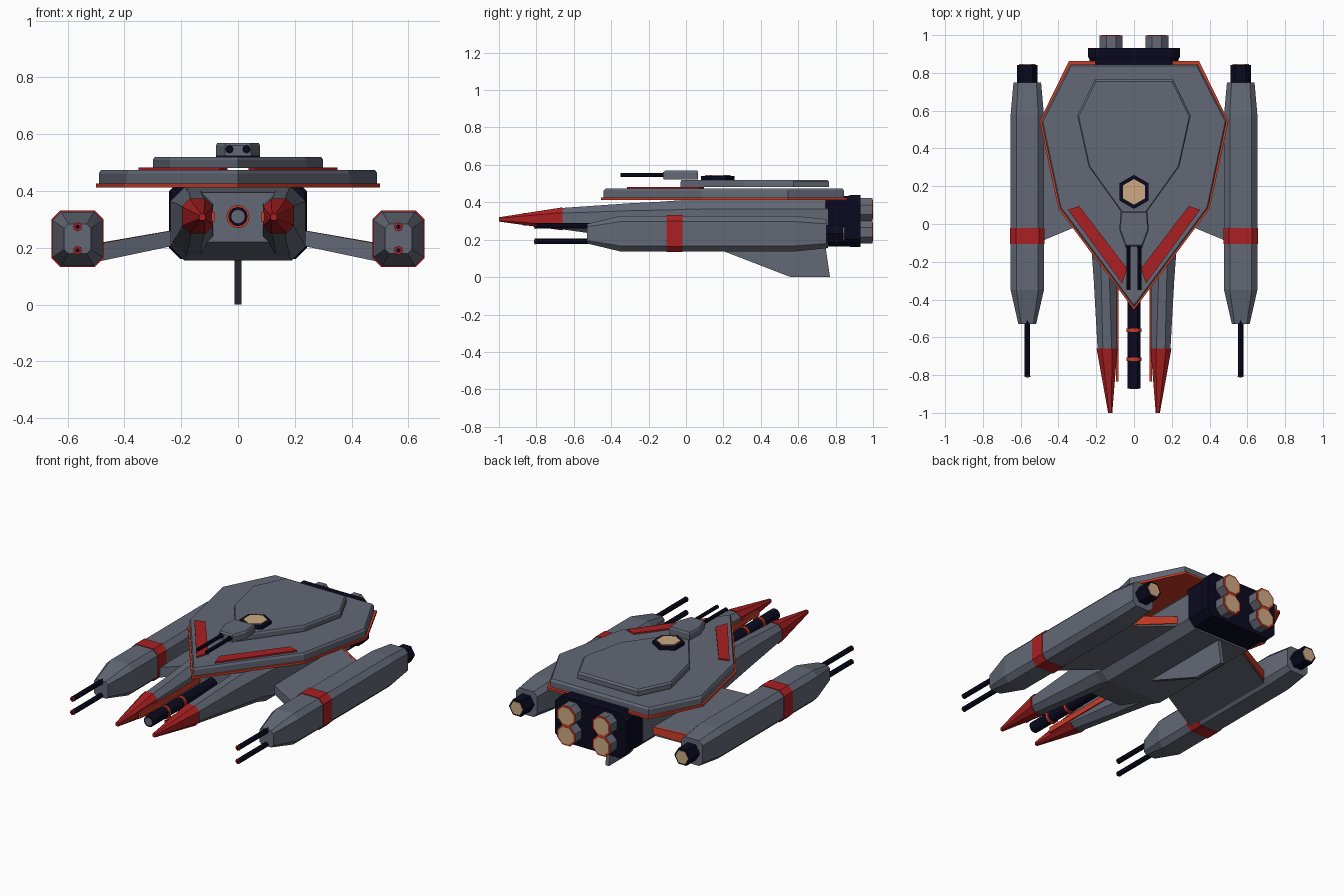
import bpy, bmesh, math

if "Cube" in bpy.data.objects:
    bpy.data.objects.remove(bpy.data.objects["Cube"], do_unlink=True)


def material(name, r, g, b):
    m = bpy.data.materials.new(name)
    m.use_nodes = True
    m.diffuse_color = (r, g, b, 1)
    m.node_tree.nodes["Principled BSDF"].inputs["Base Color"].default_value = (r, g, b, 1)
    return m


GREY = material("hull_grey", .125, .14, .18)
RED = material("marking_red", .4, .014, .016)
TRIM = material("trim_red", .6, .045, .02)
NAVY = material("dark_navy", .003, .003, .014)
TAN = material("glow_tan", .62, .4, .23)


def loft(name, rings, mat):
    """Skin a closed solid through rings with equal point counts."""
    bm = bmesh.new()
    loops = [[bm.verts.new(p) for p in ring] for ring in rings]
    n = len(loops[0])
    for a, b in zip(loops, loops[1:]):
        for i in range(n):
            j = (i + 1) % n
            bm.faces.new((a[i], a[j], b[j], b[i]))
    bm.faces.new(loops[0])
    bm.faces.new(loops[-1])
    bmesh.ops.recalc_face_normals(bm, faces=bm.faces)
    me = bpy.data.meshes.new(name)
    bm.to_mesh(me)
    bm.free()
    me.materials.append(mat)
    ob = bpy.data.objects.new(name, me)
    bpy.context.collection.objects.link(ob)
    return ob


def oct_ring(y, x0, x1, z0, z1, c):
    """Rectangle with cut corners, across the y axis."""
    return [(x, y, z) for x, z in (
        (x0 + c, z0), (x1 - c, z0), (x1, z0 + c), (x1, z1 - c),
        (x1 - c, z1), (x0 + c, z1), (x0, z1 - c), (x0, z0 + c))]


def tube(name, x, z, r, y0, y1, mat, sides=10, phase=0.0):
    def ring(y):
        angles = [phase + i * math.tau / sides for i in range(sides)]
        return [(x + r * math.cos(a), y, z + r * math.sin(a)) for a in angles]
    return loft(name, [ring(y0), ring(y1)], mat)


def mirrored(half):
    """Complete a top outline whose points are given for +x, centre point first."""
    return half + [(-x, y) for x, y in reversed(half) if x > 0]


def slab(name, outline, z0, z1, mat, chamfer=0.0, scale=.975, centre=.3):
    top = [(x * scale, centre + (y - centre) * scale) for x, y in outline]
    levels = [(outline, z0), (outline, z1 - chamfer)]
    if chamfer:
        levels.append((top, z1))
    return loft(name, [[(x, y, z) for x, y in pts] for pts, z in levels], mat)


# Shield deck: trim layer, main plate, raised plate
slab("deck_trim", mirrored([(0, -.455), (.4, .08), (.5, .545), (.345, .862)]), .412, .426, TRIM)
slab("deck_plate", mirrored([(0, -.44), (.392, .085), (.49, .545), (.337, .845)]),
     .426, .474, GREY, .012, .985)
slab("raised_plate", mirrored([(0, -.03), (.24, .305), (.3, .575), (.207, .765)]),
     .482, .52, GREY, .01)

# Hatch with glowing lens
for name, r, z0, z1, mat in (("hatch_rim", .09, .515, .54, NAVY), ("hatch_lens", .068, .54, .546, TAN)):
    hexagon = [(r * math.sin(i * math.pi / 3), .17 + r * math.cos(i * math.pi / 3)) for i in range(6)]
    slab(name, hexagon, z0, z1, mat)

# Turret
slab("turret", mirrored([(.045, -.12), (.078, -.03), (.07, .065)]), .523, .57, GREY, .01, .93, 0)

# Main hull, belly fin and engine block
loft("main_hull", [oct_ring(-.25, -.2, .2, .22, .395, .04),
                   oct_ring(.0, -.238, .238, .155, .413, .05),
                   oct_ring(.76, -.238, .238, .155, .413, .05)], GREY)
fin = [(.15, .158), (.56, 0), (.77, 0), (.745, .17)]
loft("belly_fin", [[(x, y, z) for y, z in fin] for x in (-.012, .012)], GREY)
loft("engine_block", [oct_ring(.745, -.235, .235, .165, .435, .04),
                      oct_ring(.87, -.235, .235, .165, .435, .04),
                      oct_ring(.885, -.243, .243, .16, .44, .04),
                      oct_ring(.932, -.243, .243, .16, .44, .04)], NAVY)

# Central cannon
tube("cannon", 0, .31, .034, -.87, -.2, NAVY, 12)
tube("cannon_bore", 0, .31, .024, -.873, -.865, GREY, 12)
for y in (-.715, -.562):
    tube("cannon_ring", 0, .31, .041, y - .009, y + .009, TRIM, 12)

for s in (-1, 1):
    side = "left" if s > 0 else "right"

    # Deck stripe and turret barrel
    stripe = [(.35, .075), (.29, .095), (.037, -.235), (.063, -.315)]
    slab(side + "_deck_stripe", [(s * x, y) for x, y in stripe], .474, .483, RED)
    tube(side + "_turret_barrel", s * .03, .547, .011, -.35, -.1, NAVY, 8)
    tube(side + "_turret_muzzle_base", s * .03, .547, .015, -.124, -.11, NAVY, 8)

    # Forward prong with red tip and inner strip
    loft(side + "_prong", [oct_ring(-.66, s * .09, s * .193, .255, .37, s and .028) if s > 0 else
                           [(-x, y, z) for x, y, z in oct_ring(-.66, .09, .193, .255, .37, .028)],
                           [(s * x, y, z) for x, y, z in oct_ring(-.3, .09, .213, .205, .395, .04)],
                           [(s * x, y, z) for x, y, z in oct_ring(.07, .08, .24, .158, .413, .05)]], GREY)
    loft(side + "_prong_tip", [[(s * x, y, z) for x, y, z in oct_ring(*ring)] for ring in (
        (-1, .115, .137, .297, .32, .005), (-.66, .088, .198, .25, .373, .028))], RED)
    loft(side + "_prong_strip", [[(s * x, y, z) for x, z in (
        (.083, .293), (.094, .293), (.094, .327), (.083, .327))] for y in (-.835, -.2)], TRIM)

    # Wing sweeping forward and down to the pod, with red trailing strip
    def wing_ring(x, y0, y1, z0, z1):
        return [(s * x, y0, z0), (s * x, y1, z0), (s * x, y1, z1), (s * x, y0, z1)]
    loft(side + "_wing", [wing_ring(.2, .03, .67, .213, .267),
                          wing_ring(.5, -.095, .545, .15, .213)], GREY)
    loft(side + "_wing_strip", [wing_ring(.22, .655, .67, .222, .264),
                                wing_ring(.48, .55, .562, .162, .219)], TRIM)

    # Wing pod and its red band
    px, pz = s * .565, .232

    def pod_ring(y, w, h, c):
        return oct_ring(y, px - w, px + w, pz - h, pz + h, c)
    loft(side + "_pod", [pod_ring(-.53, .047, .052, .015), pod_ring(-.35, .088, .095, .03),
                         pod_ring(.58, .088, .095, .03), pod_ring(.75, .073, .078, .025)], GREY)
    loft(side + "_pod_band", [pod_ring(y, .092, .099, .031) for y in (-.105, -.02)], RED)

    # Pod thruster
    tube(side + "_pod_thruster", px, pz, .055, .74, .843, NAVY, 6)
    tube(side + "_pod_glow", px, pz, .043, .84, .847, TAN, 6)

    # Pod guns with red muzzles
    for z in (.191, .274):
        tube(side + "_pod_gun", px, z, .015, -.806, -.5, NAVY, 8)
        tube(side + "_pod_muzzle", px, z, .016, -.81, -.804, RED, 8)
        tube(side + "_pod_bore", px, z, .008, -.812, -.808, NAVY, 8)

    # Main engines, two per side
    for z in (.24, .361):
        tube(side + "_engine", s * .121, z, .066, .92, .992, GREY, 8, math.pi / 8)
        tube(side + "_engine_rim", s * .121, z, .066, .992, .997, TRIM, 8, math.pi / 8)
        tube(side + "_engine_glow", s * .121, z, .055, .995, 1, TAN, 8, math.pi / 8)
